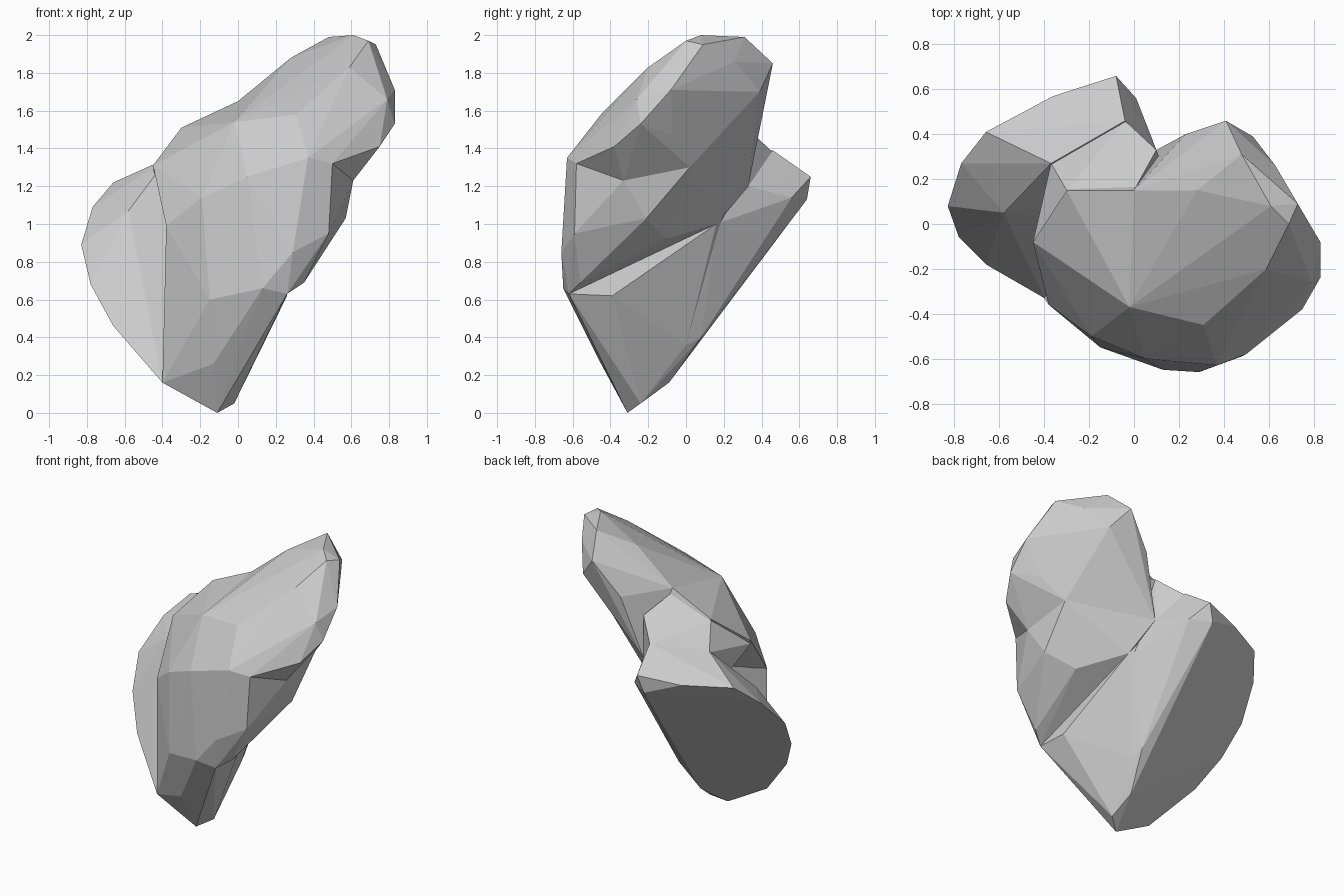
import bpy, bmesh


def hull(name, points):
    """Faceted convex chunk spanning a few corner points."""
    bm = bmesh.new()
    for p in points:
        bm.verts.new(p)
    res = bmesh.ops.convex_hull(bm, input=bm.verts)
    loose = [g for g in set(res["geom_interior"] + res["geom_unused"])
             if isinstance(g, bmesh.types.BMVert)]
    bmesh.ops.delete(bm, geom=loose, context='VERTS')
    bmesh.ops.recalc_face_normals(bm, faces=bm.faces)
    mesh = bpy.data.meshes.new(name)
    bm.to_mesh(mesh)
    bm.free()
    ob = bpy.data.objects.new(name, mesh)
    bpy.context.collection.objects.link(ob)
    return ob


# leaning upper head
rock = hull("rock", [
    (.61, .08, 2), (.48, .31, 1.99), (.69, 0, 1.97), (.73, .09, 1.95),
    (.63, .26, 1.86), (.41, .46, 1.85), (.53, .39, 1.7), (.23, .4, 1.62),
    (.28, .15, 1.88), (.59, -.2, 1.83), (.83, -.08, 1.71), (.83, -.24, 1.53),
    (.79, -.26, 1.66), (.75, -.38, 1.41), (.72, -.07, 1.47), (.5, -.58, 1.32),
    (.37, -.63, 1.35), (.61, -.33, 1.23), (.59, .02, 1.3), (.31, -.45, 1.58),
    (.05, -.6, 1.25), (-.02, -.37, 1.54), (0, .15, 1.65), (.1, .33, 1.2),
])

# chest below the head
chest = hull("chest", [
    (.5, -.58, 1.32), (.37, -.63, 1.35), (.61, -.33, 1.23), (.59, .02, 1.3),
    (.57, -.21, 1.03), (.48, -.59, .95), (.35, -.56, .69), (.26, -.62, .63),
    (.13, -.65, .66), (.29, -.66, .85), (.4, -.1, .92), (.18, .16, 1),
    (-.15, -.55, .6), (.05, -.6, 1.25), (-.19, -.5, 1.14), (-.02, -.37, 1.54),
    (-.38, -.36, .99), (-.45, -.08, 1.31), (-.3, .15, 1.51), (0, .15, 1.65),
    (.1, .33, 1.2),
])

# saddle joining chest, head and lobe
saddle = hull("saddle", [
    (.1, .33, 1.5), (.1, .33, 1.19), (0, .15, 1.62), (-.3, .15, 1.5),
    (-.45, -.08, 1.29), (-.04, .46, 1.38), (-.37, .27, 1.34), (.16, .16, 1),
    (-.04, .45, 1.1), (-.35, .27, 1),
])

# broad back-left lobe with the flat back face
lobe = hull("back_lobe", [
    (-.05, -.09, .16), (-.02, -.24, .05), (-.11, -.31, 0), (.02, 0, .36),
    (0, .08, .4), (-.12, .64, 1.13), (-.08, .66, 1.25), (.01, .56, 1.14),
    (-.04, .46, 1.39), (.1, .33, 1.2), (.16, .16, 1), (-.37, .27, 1.35),
    (-.36, .57, 1.22), (-.66, .41, 1.22), (-.77, .27, 1.09),
    (-.83, .08, .89), (-.78, -.06, .68), (-.66, -.18, .46),
    (-.4, -.33, .16), (-.58, .05, 1.07),
])

# pointed foot under the chest
foot = hull("foot", [
    (.26, -.62, .63), (.26, -.39, .62), (.13, -.26, .42), (-.02, -.24, .05),
    (-.11, -.31, 0), (.02, 0, .36), (.18, .16, 1), (-.13, -.45, .26),
    (-.36, -.36, .33), (-.4, -.33, .16), (-.15, -.55, .6), (.13, -.65, .66),
    (-.38, -.36, .99), (-.19, -.5, 1.13), (.08, .3, 1.17),
])

# merge the chunks into one stone
for part in (chest, saddle, lobe, foot):
    mod = rock.modifiers.new("merge", 'BOOLEAN')
    mod.operation = 'UNION'
    mod.solver = 'EXACT'
    mod.object = part
    bpy.context.view_layer.objects.active = rock
    bpy.ops.object.modifier_apply(modifier=mod.name)
    bpy.data.objects.remove(part)
